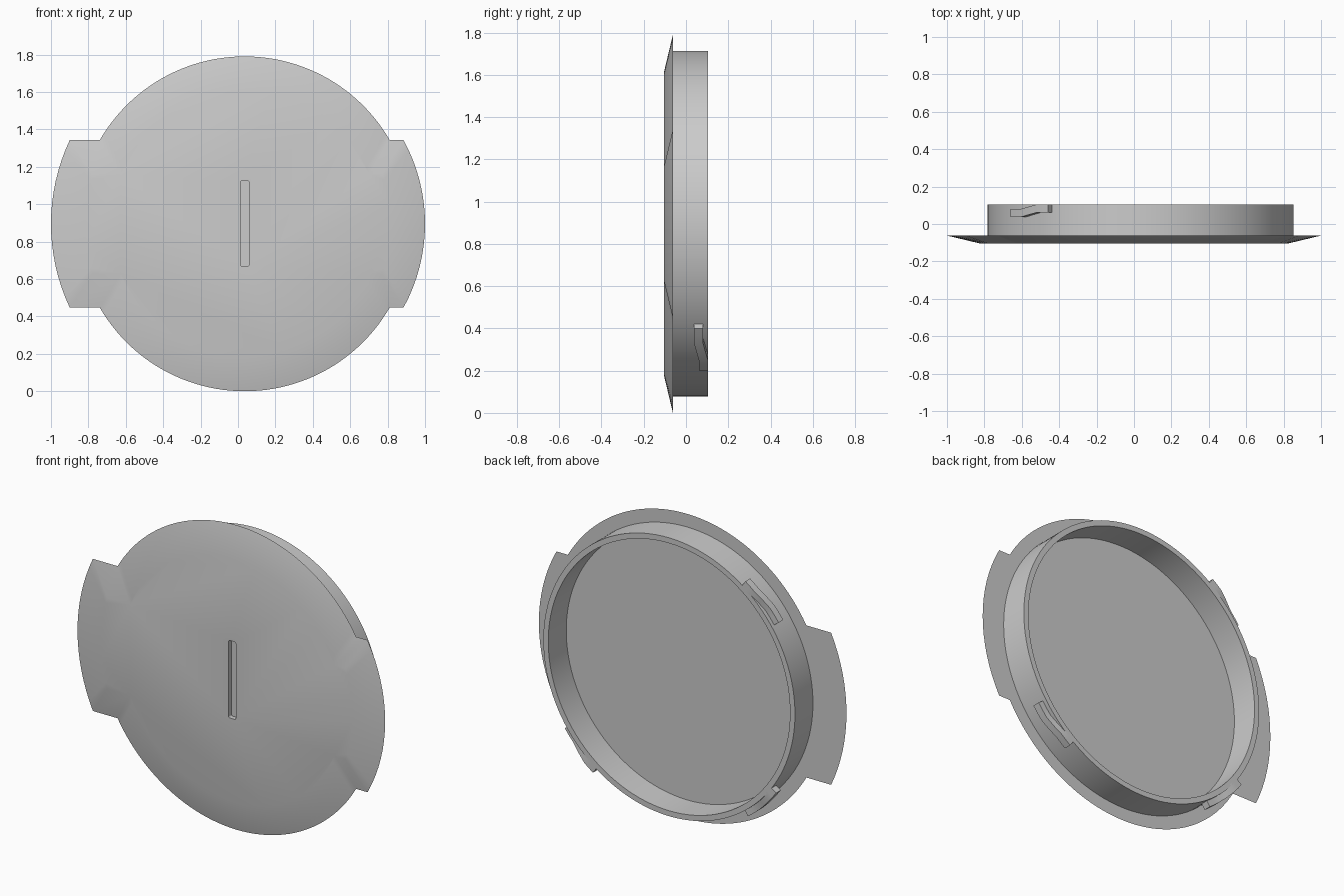
import bpy, bmesh
from math import asin, cos, sin, pi, radians

cube = bpy.data.objects.get("Cube")
if cube:
    bpy.data.objects.remove(cube, do_unlink=True)

CX, CZ = 0.036, 0.895            # centre of the round cover
FRONT, FLANGE, BACK = -0.105, -0.062, 0.105
RING_OUT, RING_IN = 0.818, 0.786

grey = bpy.data.materials.new("plain grey")
grey.use_nodes = True
grey.diffuse_color = (0.6, 0.6, 0.6, 1)
grey.node_tree.nodes["Principled BSDF"].inputs["Base Color"].default_value = (0.6, 0.6, 0.6, 1)


def finish(bm, name):
    bmesh.ops.recalc_face_normals(bm, faces=bm.faces)
    mesh = bpy.data.meshes.new(name)
    bm.to_mesh(mesh)
    bm.free()
    mesh.materials.append(grey)
    obj = bpy.data.objects.new(name, mesh)
    bpy.context.collection.objects.link(obj)
    return obj


def smooth(obj):
    bpy.ops.object.select_all(action='DESELECT')
    obj.select_set(True)
    bpy.context.view_layer.objects.active = obj
    bpy.ops.object.shade_smooth_by_angle(angle=radians(30))


def bridge(bm, a, b):
    for i in range(len(a)):
        j = (i + 1) % len(a)
        bm.faces.new((a[i], a[j], b[j], b[i]))


def arc(cx, r, start, end, n):
    return [(cx + r * cos(start + (end - start) * i / n),
             CZ + r * sin(start + (end - start) * i / n)) for i in range(n + 1)]


def outline(inset):
    """Round cover with a curved tab on each side, shrunk by the inset."""
    half = 0.447 - inset
    r, r_left, r_right = 0.895 - inset, 1.05 - inset, 0.93 - inset
    a, left, right = asin(half / r), asin(half / r_left), asin(half / r_right)
    return (arc(0.07, r_right, -right, right, 16)
            + arc(CX, r, a, pi - a, 48)
            + arc(0.05, r_left, pi - left, pi + left, 16)
            + arc(CX, r, pi + a, 2 * pi - a, 48))


# Cover plate: tapered from a thin rim to the flat front
bm = bmesh.new()
rim = [bm.verts.new((x, FLANGE, z)) for x, z in outline(0)]
face = [bm.verts.new((x, FRONT, z)) for x, z in outline(0.18)]
bridge(bm, rim, face)
bm.faces.new(rim)
bm.faces.new(face)
cover = finish(bm, "cover_plate")

# Slot cut into the front
bm = bmesh.new()
bmesh.ops.create_cube(bm, size=1)
for v in bm.verts:
    v.co = (CX + v.co.x * 0.047, FRONT + v.co.y * 0.056, 0.897 + v.co.z * 0.455)
sides = [e for e in bm.edges if abs(e.verts[0].co.y - e.verts[1].co.y) > 0.01]
bmesh.ops.bevel(bm, geom=sides, offset=0.008, segments=3, profile=0.5, affect='EDGES')
cutter = finish(bm, "slot_cutter")
cutter.hide_render = True
cut = cover.modifiers.new("slot", 'BOOLEAN')
cut.operation, cut.solver, cut.object = 'DIFFERENCE', 'EXACT', cutter
bpy.context.view_layer.objects.active = cover
bpy.ops.object.modifier_apply(modifier=cut.name)
bpy.data.objects.remove(cutter, do_unlink=True)
smooth(cover)

# Collar standing on the back of the cover
bm = bmesh.new()
loops = []
for r, y in ((RING_OUT, FLANGE), (RING_OUT, BACK), (RING_IN, BACK), (RING_IN, FLANGE)):
    loops.append([bm.verts.new((x, y, z)) for x, z in arc(CX, r, 0, 2 * pi, 128)[:-1]])
for a, b in zip(loops, loops[1:]):
    bridge(bm, a, b)
smooth(finish(bm, "collar"))


# Cranked locking lugs around the collar
def lug(name, middle):
    bm = bmesh.new()
    sections = []
    # angle from the middle, low y of the bar
    for turn, y in ((9.5, 0.038), (6.5, 0.038), (3.5, 0.038), (-0.5, 0.05),
                    (-4.5, 0.062), (-7, 0.062), (-9.5, 0.062)):
        a = radians(middle + turn)
        sections.append([bm.verts.new((CX + r * cos(a), y + dy, CZ + r * sin(a)))
                         for r, dy in ((RING_OUT - 0.01, 0), (RING_OUT + 0.036, 0),
                                       (RING_OUT + 0.036, 0.043), (RING_OUT - 0.01, 0.043))])
    for a, b in zip(sections, sections[1:]):
        bridge(bm, a, b)
    bm.faces.new(sections[0])
    bm.faces.new(sections[-1])
    smooth(finish(bm, name))


for name, angle in (("upper_right_lug", 135), ("lower_right_lug", 225), ("lower_left_lug", 315)):
    lug(name, angle)
